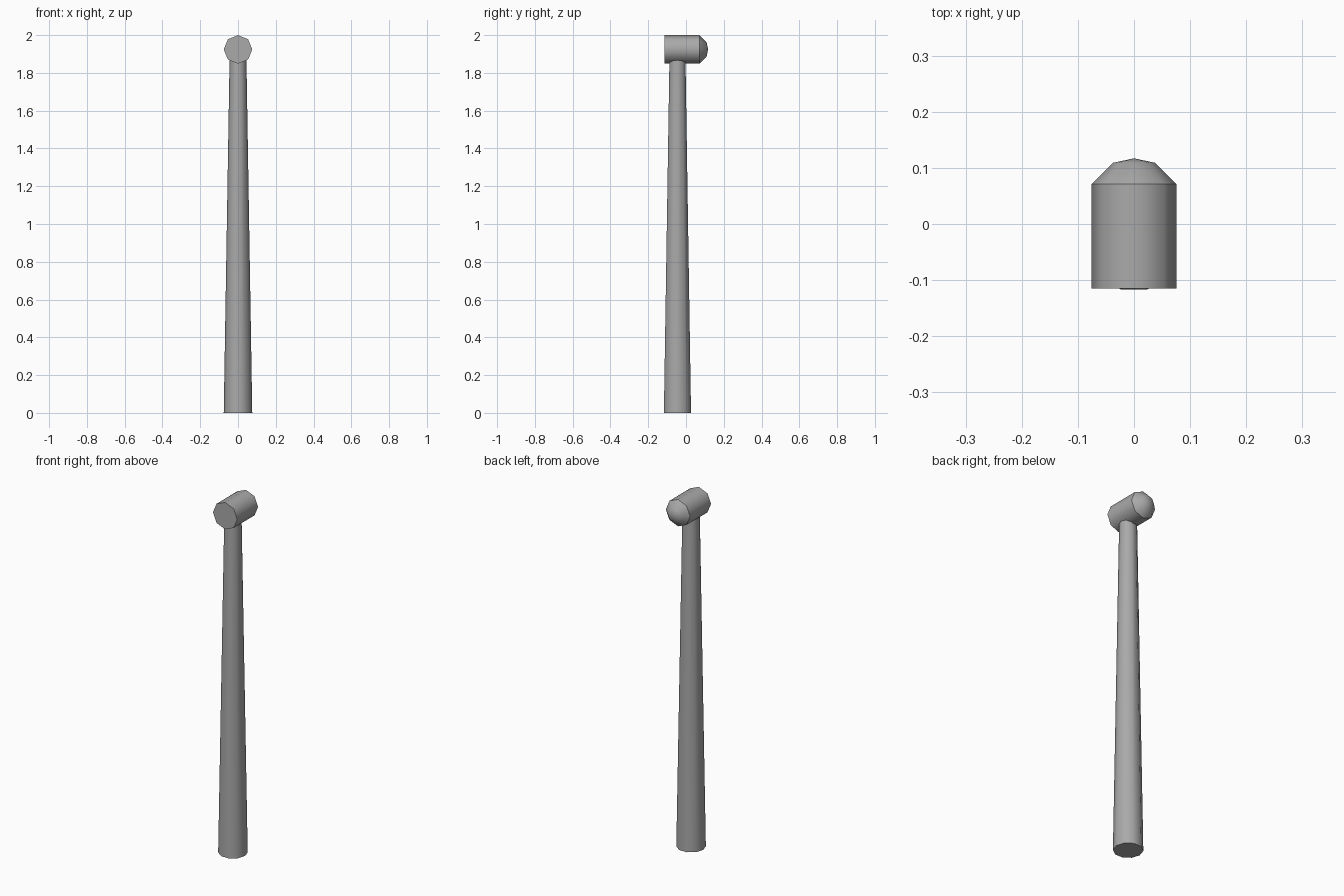
import bpy, bmesh
from math import cos, sin, pi
from mathutils import Vector

if "Cube" in bpy.data.objects:
    bpy.data.objects.remove(bpy.data.objects["Cube"])

grey = bpy.data.materials.new("dark_grey")
grey.diffuse_color = (0.4, 0.4, 0.4, 1)
grey.use_nodes = True
grey.node_tree.nodes["Principled BSDF"].inputs["Base Color"].default_value = grey.diffuse_color


def lathe(name, rings, sides, place):
    """Skin (distance, radius) rings; place maps (u, v, distance) to space. Radius 0 is a tip."""
    bm = bmesh.new()
    loops = []
    for d, r in rings:
        n = sides if r > 0 else 1
        loops.append([bm.verts.new(place(r * cos(2 * pi * i / sides),
                                         r * sin(2 * pi * i / sides), d)) for i in range(n)])
    for a, b in zip(loops, loops[1:]):
        for i in range(sides):
            j = (i + 1) % sides
            bm.faces.new([a[i], a[j], b[0]] if len(b) == 1 else [a[i], a[j], b[j], b[i]])
    for loop in (loops[0], loops[-1]):
        if len(loop) > 1:
            bm.faces.new(loop)
    bmesh.ops.recalc_face_normals(bm, faces=bm.faces)
    # Keep a crease wherever the profile turns sharply, such as under the dome
    for a, b in zip(loops[1:-1], loops[2:]):
        if len(b) > 1:
            for i in range(sides):
                bm.edges.get((a[i], a[(i + 1) % sides])).smooth = False
    mesh = bpy.data.meshes.new(name)
    bm.to_mesh(mesh)
    bm.free()
    mesh.materials.append(grey)
    obj = bpy.data.objects.new(name, mesh)
    bpy.context.collection.objects.link(obj)
    bpy.ops.object.select_all(action='DESELECT')
    obj.select_set(True)
    bpy.context.view_layer.objects.active = obj
    bpy.ops.object.shade_smooth_by_angle(angle=0.87, keep_sharp_edges=True)
    return obj


# Tapered ten-sided handle, running up into the head
lathe("handle", [(0, 0.0755), (1.88, 0.0445)], 10,
      lambda u, v, d: Vector((u, v - 0.0452, d)))

# Eight-sided head lying along y, flat at the front and domed at the back
lathe("head", [(-0.115, 0.0757), (0.071, 0.0757), (0.109, 0.038), (0.117, 0)], 8,
      lambda u, v, d: Vector((u, d, v + 1.9243)))
